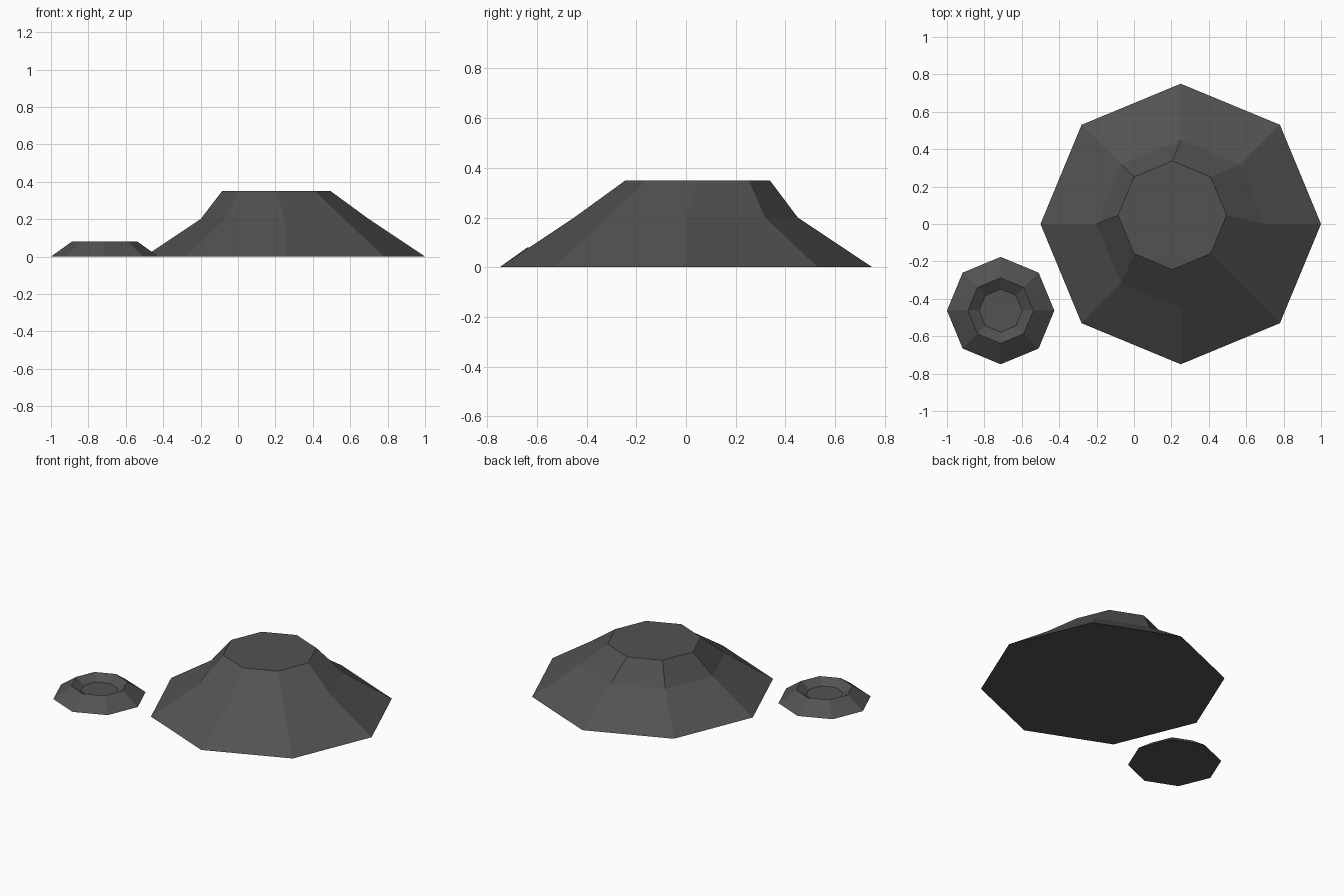
import bpy, bmesh, math

cube = bpy.data.objects.get("Cube")
if cube:
    bpy.data.objects.remove(cube, do_unlink=True)

SIDES = 8

# Dark grey rock
rock = bpy.data.materials.new("dark_grey_rock")
rock.use_nodes = True
grey = (0.085, 0.085, 0.085, 1)
rock.diffuse_color = grey
bsdf = rock.node_tree.nodes["Principled BSDF"]
bsdf.inputs["Base Color"].default_value = grey
bsdf.inputs["Roughness"].default_value = 0.9


def mound(name, rings):
    """Closed flat-shaded solid through octagonal rings (x, y, z, radius)."""
    bm = bmesh.new()
    loops = []
    for x, y, z, r in rings:
        angles = [math.tau * i / SIDES for i in range(SIDES)]
        loops.append([bm.verts.new((x + r * math.cos(a), y + r * math.sin(a), z))
                      for a in angles])
    for low, high in zip(loops, loops[1:]):
        for i in range(SIDES):
            j = (i + 1) % SIDES
            bm.faces.new((low[i], low[j], high[j], high[i]))
    bm.faces.new(loops[0][::-1])
    bm.faces.new(loops[-1])
    mesh = bpy.data.meshes.new(name)
    bm.to_mesh(mesh)
    bm.free()
    mesh.materials.append(rock)
    obj = bpy.data.objects.new(name, mesh)
    bpy.context.collection.objects.link(obj)
    return obj


# Large mound with an off-centre flat top
mound("large_mound", [(0.25, 0, 0, 0.75),
                      (0.25, 0, 0.2, 0.45),
                      (0.205, 0.047, 0.35, 0.29)])

# Small mound with a shallow dished crater
cx, cy = -0.713, -0.463
mound("small_crater", [(cx, cy, 0, 0.287),
                       (cx, cy, 0.08, 0.175),
                       (cx, cy, 0.04, 0.115)])
